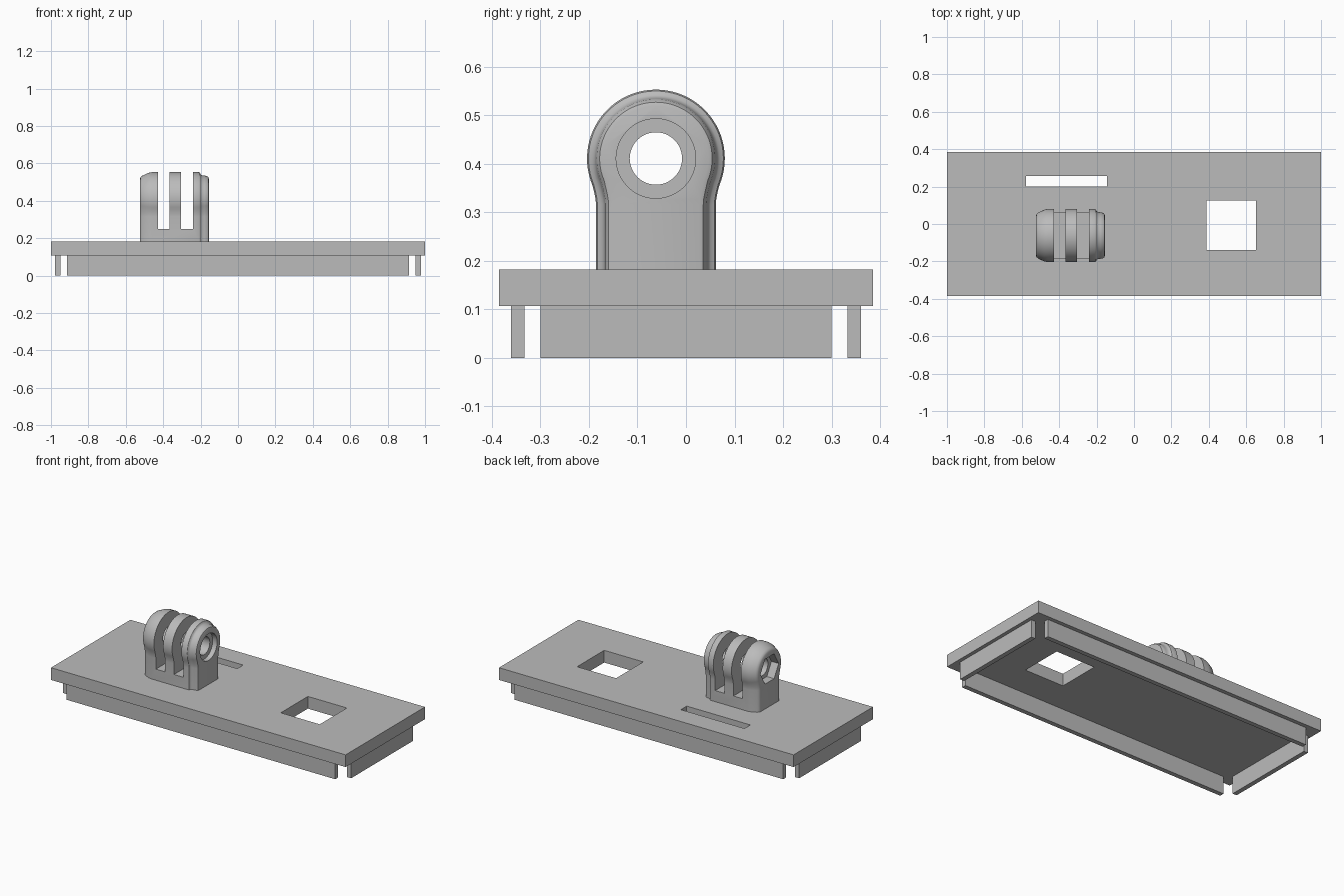
import bpy, bmesh, math
from mathutils import Matrix

cube = bpy.data.objects.get("Cube")
if cube:
    bpy.data.objects.remove(cube, do_unlink=True)

grey = bpy.data.materials.new("plain grey")
grey.use_nodes = True
COLOUR = (0.5, 0.5, 0.5, 1)
grey.diffuse_color = COLOUR
grey.node_tree.nodes["Principled BSDF"].inputs["Base Color"].default_value = COLOUR


def finish(name, bm):
    bmesh.ops.recalc_face_normals(bm, faces=bm.faces)
    mesh = bpy.data.meshes.new(name)
    bm.to_mesh(mesh)
    bm.free()
    mesh.materials.append(grey)
    obj = bpy.data.objects.new(name, mesh)
    bpy.context.collection.objects.link(obj)
    return obj


def box(name, x0, x1, y0, y1, z0, z1):
    bm = bmesh.new()
    bmesh.ops.create_cube(bm, size=1)
    for v in bm.verts:
        v.co = ((x0 + x1) / 2 + v.co.x * (x1 - x0),
                (y0 + y1) / 2 + v.co.y * (y1 - y0),
                (z0 + z1) / 2 + v.co.z * (z1 - z0))
    return finish(name, bm)


def rod(name, x0, x1, radius, sides):
    """Prism along x through the pivot of the mount."""
    bm = bmesh.new()
    place = Matrix.Translation(((x0 + x1) / 2, PIVOT_Y, PIVOT_Z)) @ Matrix.Rotation(math.pi / 2, 4, 'Y')
    bmesh.ops.create_cone(bm, cap_ends=True, segments=sides, radius1=radius,
                          radius2=radius, depth=x1 - x0, matrix=place)
    return finish(name, bm)


def cut(obj, cutter):
    bpy.context.view_layer.objects.active = obj
    mod = obj.modifiers.new("cut", 'BOOLEAN')
    mod.operation = 'DIFFERENCE'
    mod.solver = 'EXACT'
    mod.object = cutter
    bpy.ops.object.modifier_apply(modifier=mod.name)
    bpy.data.objects.remove(cutter, do_unlink=True)


PIVOT_Y, PIVOT_Z = -0.062, 0.411
PLATE_BOTTOM, PLATE_TOP = 0.107, 0.182

# Cover plate with a strap slot and a square opening
plate = box("cover_plate", -1, 1, -0.385, 0.385, PLATE_BOTTOM, PLATE_TOP)
cut(plate, box("slot_cutter", -0.577, -0.145, 0.2, 0.257, 0, 0.3))
cut(plate, box("square_cutter", 0.387, 0.652, -0.138, 0.125, 0, 0.3))

# Locating lips under the plate, open at the corners
for side, s in (("front", -1), ("back", 1)):
    box(side + "_lip", -0.913, 0.913, *sorted((s * 0.333, s * 0.361)), 0, PLATE_BOTTOM)
for side, s in (("right", -1), ("left", 1)):
    box(side + "_lip", *sorted((s * 0.95, s * 0.978)), -0.3, 0.3, 0, PLATE_BOTTOM)


# Mount outline: round head flowing into straight legs
def outline(inset):
    half = [(0.1235, PLATE_TOP - PIVOT_Z), (0.1235, -0.095), (0.1245, -0.083),
            (0.127, -0.07)]
    half = [(y - inset, z) for y, z in half]
    r = 0.142 - inset
    steps = 24
    start = math.radians(-23)
    for i in range(steps):
        a = start + (math.pi / 2 - start) * i / steps
        half.append((r * math.cos(a), r * math.sin(a)))
    return half + [(0, r)] + [(-y, z) for y, z in reversed(half)]


# Mount body lofted along x, with a rounded nut side and a stepped bolt side
sections = [(-0.524, 0.034), (-0.52, 0.026), (-0.512, 0.019), (-0.495, 0.011),
            (-0.48, 0.004), (-0.462, 0), (-0.21, 0), (-0.204, 0.003),
            (-0.2, 0.011), (-0.194, 0.016), (-0.18, 0.018), (-0.168, 0.02),
            (-0.159, 0.026), (-0.156, 0.034)]
bm = bmesh.new()
rings = [[bm.verts.new((x, PIVOT_Y + y, PIVOT_Z + z)) for y, z in outline(d)]
         for x, d in sections]
count = len(rings[0])
for a, b in zip(rings, rings[1:]):
    for i in range(count):
        j = (i + 1) % count
        bm.faces.new((a[i], a[j], b[j], b[i]))
bm.faces.new(rings[0])
bm.faces.new(rings[-1])
mount = finish("hinge_mount", bm)

# Gaps between the three prongs, bolt hole, bolt seat and nut pocket
for x0, x1 in ((-0.428, -0.365), (-0.305, -0.241)):
    cut(mount, box("gap_cutter", x0, x1, -0.4, 0.3, 0.25, 0.7))
cut(mount, rod("bolt_hole_cutter", -0.7, 0, 0.054, 48))
cut(mount, rod("bolt_seat_cutter", -0.186, 0, 0.082, 48))
cut(mount, rod("nut_pocket_cutter", -0.7, -0.475, 0.088, 6))

bpy.ops.object.select_all(action='DESELECT')
mount.select_set(True)
bpy.context.view_layer.objects.active = mount
bpy.ops.object.shade_smooth_by_angle(angle=math.radians(35))
